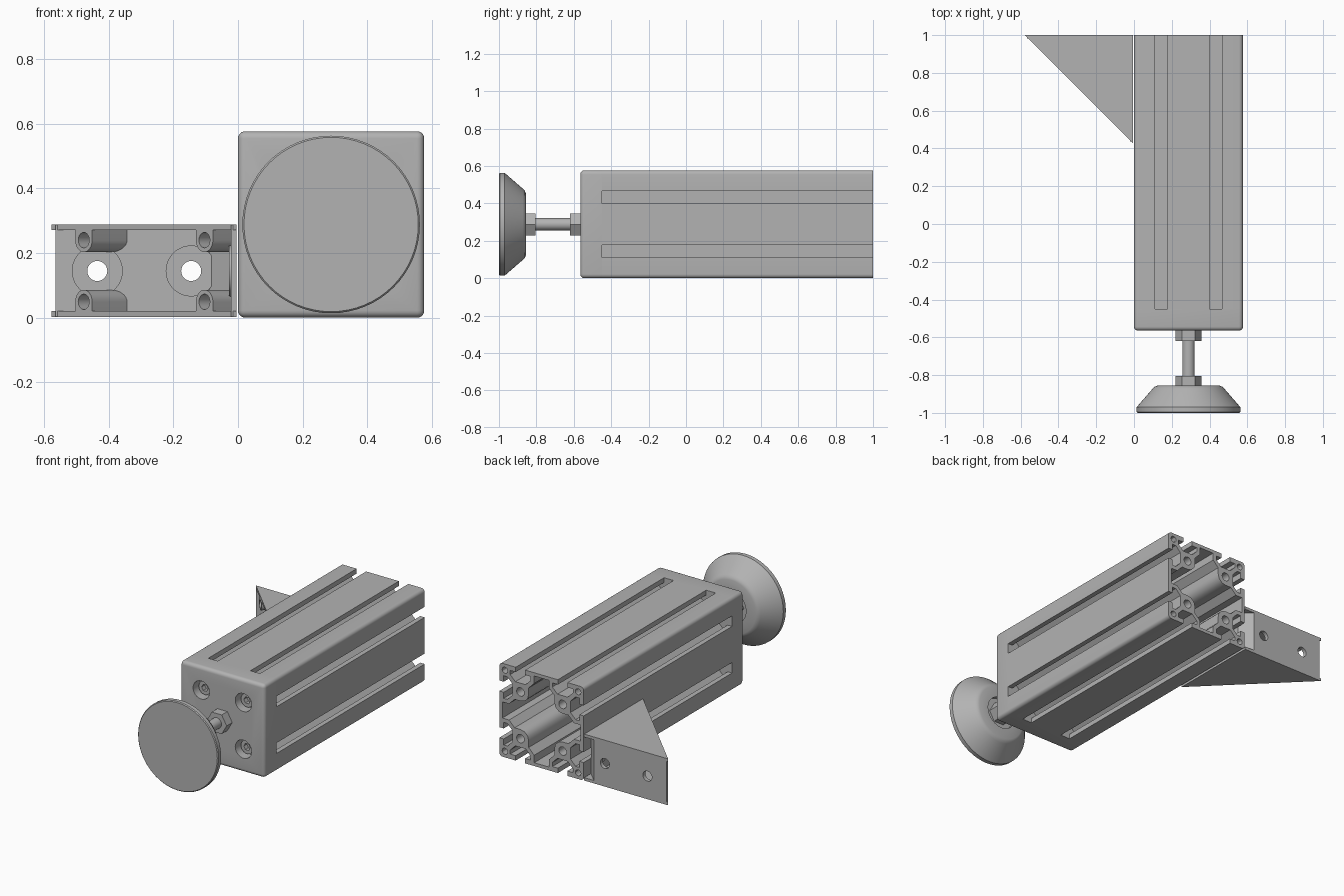
import bpy, bmesh
from math import pi, cos, sin
from mathutils import Matrix, Vector

if "Cube" in bpy.data.objects:
    bpy.data.objects.remove(bpy.data.objects["Cube"])

grey = bpy.data.materials.new("mid_grey")
grey.use_nodes = True
COLOUR = (0.45, 0.45, 0.45, 1)
grey.diffuse_color = COLOUR
grey.node_tree.nodes["Principled BSDF"].inputs["Base Color"].default_value = COLOUR

H = 0.2885            # half width of the beam, also its centre in x and z
CELL = H / 2          # offset of slots and cores from the beam centre
X, Y, Z = Vector((1, 0, 0)), Vector((0, 1, 0)), Vector((0, 0, 1))
parts = []


def finish(name, bm):
    bmesh.ops.remove_doubles(bm, verts=bm.verts, dist=0.0001)
    bmesh.ops.recalc_face_normals(bm, faces=bm.faces)
    mesh = bpy.data.meshes.new(name)
    bm.to_mesh(mesh)
    bm.free()
    mesh.materials.append(grey)
    obj = bpy.data.objects.new(name, mesh)
    bpy.context.collection.objects.link(obj)
    parts.append(obj)
    return obj


def circle(u, v, r, n=32, start=0.0, sweep=2 * pi):
    count = n if sweep > 6 else n + 1
    return [(u + r * cos(start + sweep * i / n), v + r * sin(start + sweep * i / n))
            for i in range(count)]


def rect(u0, v0, u1, v1):
    return [(u0, v0), (u1, v0), (u1, v1), (u0, v1)]


def turned(points):
    """Repeat a quarter outline four times, going clockwise."""
    out = []
    for _ in range(4):
        out += points
        points = [(v, -u) for u, v in points]
    return out


def prism(name, loops, origin, u, v, w, length, clips=()):
    """Extrude an outline with holes from origin along w."""
    curve = bpy.data.curves.new(name, 'CURVE')
    curve.dimensions, curve.fill_mode = '2D', 'BOTH'
    curve.extrude = length / 2
    for loop in loops:
        spline = curve.splines.new('POLY')
        spline.points.add(len(loop) - 1)
        for point, (a, b) in zip(spline.points, loop):
            point.co = (a, b, 0, 1)
        spline.use_cyclic_u = True
    temp = bpy.data.objects.new(name + "_outline", curve)
    bpy.context.collection.objects.link(temp)
    graph = bpy.context.evaluated_depsgraph_get()
    mesh = bpy.data.meshes.new_from_object(temp.evaluated_get(graph))
    bm = bmesh.new()
    bm.from_mesh(mesh)
    bpy.data.objects.remove(temp)
    bpy.data.curves.remove(curve)
    bpy.data.meshes.remove(mesh)
    frame = Matrix((u, v, w)).transposed().to_4x4()
    frame.translation = Vector(origin) + w * length / 2
    bm.transform(frame)
    for co, normal in clips:
        bmesh.ops.bisect_plane(bm, geom=bm.verts[:] + bm.edges[:] + bm.faces[:],
                               plane_co=co, plane_no=normal, clear_outer=True)
    return finish(name, bm)


def lathe(name, profile, steps=64):
    """Spin (radius, y) points round the beam axis."""
    bm = bmesh.new()
    verts = [bm.verts.new((H + r, y, H)) for r, y in profile]
    edges = [bm.edges.new(pair) for pair in zip(verts, verts[1:])]
    bmesh.ops.spin(bm, geom=verts + edges, cent=(H, 0, H), axis=Y,
                   angle=2 * pi, steps=steps, use_duplicate=False)
    return finish(name, bm)


def along_y(name, loops, y0, y1, x=H, z=H):
    return prism(name, loops, (x, y0, z), X, Z, Y, y1 - y0)


# Slotted beam: two T-slots per side, hollow core and corners, screw bores
half_slot = [(-0.0325, 0), (-0.0325, 0.03), (-0.07, 0.03), (-0.07, 0.055), (-0.035, 0.09)]
slot = half_slot + [(-u, d) for u, d in reversed(half_slot)]
side = [(c + u, H - d) for c in (-CELL, CELL) for u, d in slot]
R = 0.022
side += list(reversed(circle(H - R, H - R, R, 6, 0, pi / 2)))
half_core = [(0.05, 0.268), (0.05, 0.222), (0.088, 0.184), (0.088, 0.144), (0.094, 0.118)]
core = half_core + [(0.105, 0.105)] + [(v, u) for u, v in reversed(half_core)]
loops = [turned(side), turned(core)]
corner = H - 0.038
for sx in (-1, 1):
    for sz in (-1, 1):
        loops.append(circle(sx * CELL, sz * CELL, 0.026, 24))
        loops.append(circle(sx * corner, sz * corner, 0.019, 12))
along_y("slotted_beam", loops, -0.45, 1.0)

# End cap with rounded edges and four counterbored holes
bm = bmesh.new()
bmesh.ops.create_cube(bm, size=1)
bm.transform(Matrix.Translation((H, -0.5075, H)) @ Matrix.Diagonal((2 * H, 0.115, 2 * H, 1)))
edges = [e for e in bm.edges if any(v.co.y < -0.5 for v in e.verts)]
bmesh.ops.bevel(bm, geom=edges, offset=R, segments=5, profile=0.5, affect='EDGES')
cap = finish("end_cap", bm)
for sx in (-1, 1):
    for sz in (-1, 1):
        x, z = H + sx * CELL, H + sz * CELL
        cutter = along_y("hole_cutter", [circle(0, 0, 0.056)], -0.6, -0.5, x, z)
        parts.remove(cutter)
        cutter.hide_render = True
        cutter.hide_viewport = True
        cut = cap.modifiers.new("hole", 'BOOLEAN')
        cut.operation, cut.object, cut.solver = 'DIFFERENCE', cutter, 'EXACT'
        along_y("cap_screw", [circle(0, 0, 0.042), circle(0, 0, 0.022, 6)], -0.53, -0.499, x, z)
graph = bpy.context.evaluated_depsgraph_get()
cut_mesh = bpy.data.meshes.new_from_object(cap.evaluated_get(graph))
cap.modifiers.clear()
cap.data = cut_mesh
for obj in [o for o in bpy.data.objects if o.name.startswith("hole_cutter")]:
    bpy.data.objects.remove(obj)

# Levelling foot: pad, threaded rod and two nuts
lathe("foot_pad", [(0, -1), (0.27, -1), (0.275, -0.995), (0.275, -0.97), (0.19, -0.872),
                   (0.18, -0.862), (0.165, -0.856), (0.1, -0.855), (0.1, -0.88), (0, -0.88)])
along_y("foot_rod", [circle(0, 0, 0.033)], -0.885, -0.56)
for name, y0, y1 in (("pad_nut", -0.885, -0.805), ("cap_nut", -0.62, -0.56)):
    along_y(name, [circle(0, 0, 0.068, 6)], y0, y1)

# Corner bracket, described by its right-angle corner and leg length
CX, LEG, TOP, T = -0.004, 0.574, 0.289, 0.018
MID = TOP / 2
CHAMFER = 0.066
for name, z in (("bracket_lower_web", 0.002), ("bracket_upper_web", TOP - T)):
    prism(name, [[(CX, 1), (CX - LEG, 1), (CX, 1 - LEG)]], (0, 0, z), X, Y, Z, T)

# Both legs share one outline: distance from the corner, height
HOLES = (0.141, 0.432)
outline = [rect(CHAMFER, 0.004, LEG - 0.012, TOP - 0.002)]
outline += [circle(d, MID, 0.031) for d in HOLES]
prism("bracket_back_leg", outline, (CX, 1, 0), -X, Z, -Y, T)
prism("bracket_beam_leg", outline, (CX, 1, 0), -Y, Z, -X, T)
for d in HOLES:
    ring = [circle(0, 0, 0.079, 40), circle(0, 0, 0.031)]
    prism("back_leg_ring", ring, (CX - d, 1 - T, MID), X, Z, -Y, 0.006)
    prism("beam_leg_ring", ring, (CX - T, 1 - d, MID), Y, Z, -X, 0.006)

# Slanted wall closing the bracket corner
wall = [(CX - CHAMFER, 1), (CX, 1 - CHAMFER), (CX - T, 1 - CHAMFER - T),
        (CX - CHAMFER - T, 1 - T)]
prism("bracket_corner_wall", [wall], (0, 0, 0.004), X, Y, Z, TOP - 0.006)

# Screw bosses square to the slanted opening, trimmed inside the legs
inward = (X + Y).normalized()
across = (X - Y).normalized()
trims = [((0, 1 - T / 2, 0), Y), ((CX - T / 2, 0, 0), X)]
for x in (-0.478, -0.104):
    y = 1 - LEG + CX - x
    for z, up in ((0.24, Z), (TOP - 0.24, -Z)):
        arch = circle(0, 0, 0.037, 16, pi, pi) + [(0.037, 0.038), (-0.037, 0.038)]
        prism("bracket_boss", [arch, circle(0, 0, 0.024, 20)], (x, y, z),
              across, up, inward, 0.19, trims)

# Smooth round surfaces, keep edges sharp
bpy.ops.object.select_all(action='DESELECT')
for obj in parts:
    obj.select_set(True)
bpy.context.view_layer.objects.active = parts[0]
bpy.ops.object.shade_smooth_by_angle(angle=pi / 6)
